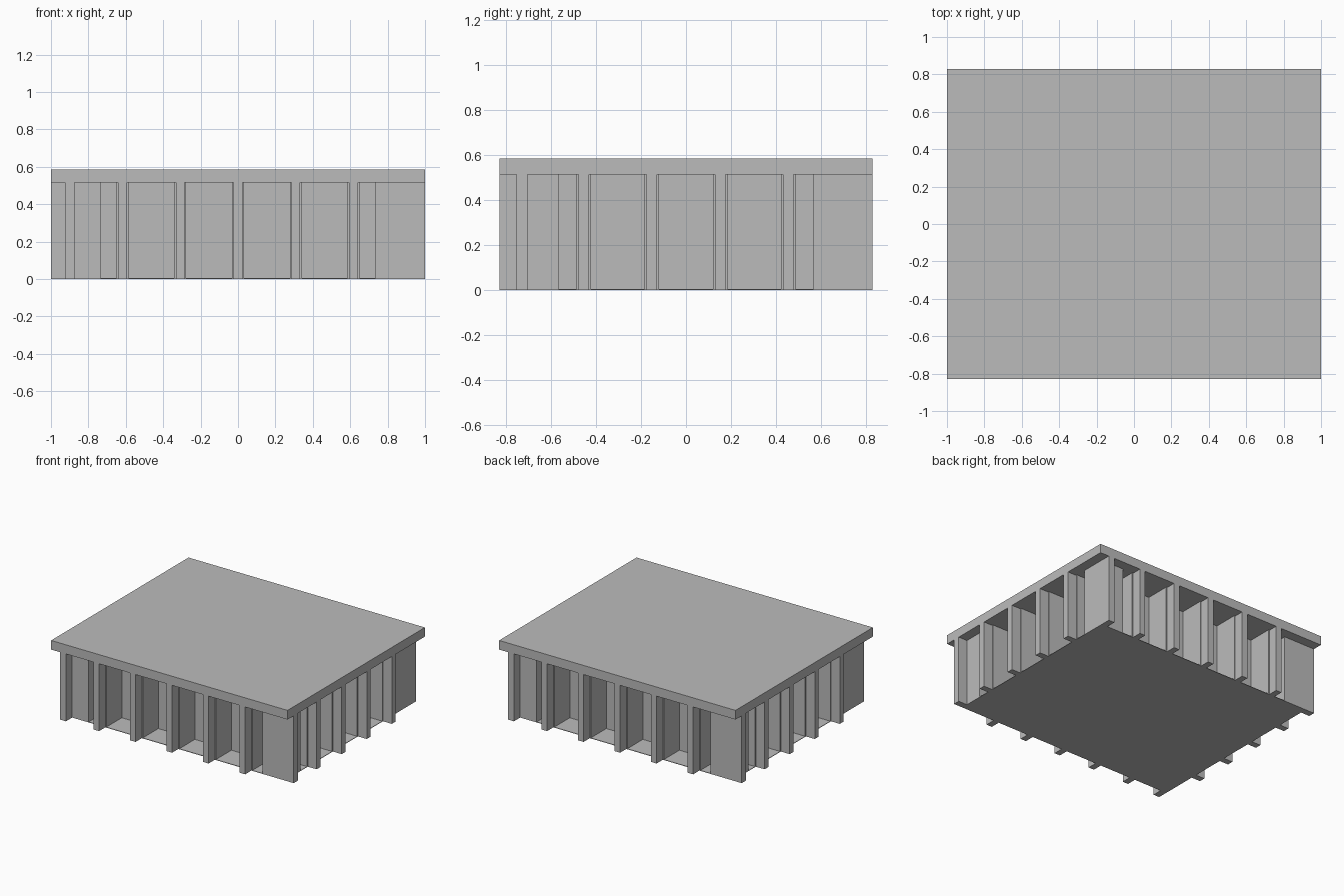
import bpy
import bmesh
from mathutils import Matrix, Vector

old = bpy.data.objects.get("Cube")
if old:
    bpy.data.objects.remove(old, do_unlink=True)

grey = bpy.data.materials.new("plain_grey")
grey.use_nodes = True
colour = (0.5, 0.5, 0.5, 1)
grey.diffuse_color = colour
grey.node_tree.nodes["Principled BSDF"].inputs["Base Color"].default_value = colour

# Half sizes of each layer, and the heights
SLAB = (1.0, 0.83)
FLOOR = (0.925, 0.755)
CORE = (0.735, 0.567)
UNDER, TOP = 0.515, 0.585
FLOOR_TOP = 0.004
THICK = 0.05        # corner fin thickness
NARROW, WIDE = 0.0235, 0.032  # half widths of the rib tip and rib root


def make_object(name, boxes):
    """Join boxes given as (low corner, high corner) into one object."""
    bm = bmesh.new()
    for low, high in boxes:
        low, high = Vector(low), Vector(high)
        place = Matrix.Translation((low + high) / 2) @ Matrix.Diagonal((*(high - low), 1))
        bmesh.ops.create_cube(bm, size=1, matrix=place)
    mesh = bpy.data.meshes.new(name)
    bm.to_mesh(mesh)
    bm.free()
    mesh.materials.append(grey)
    obj = bpy.data.objects.new(name, mesh)
    bpy.context.collection.objects.link(obj)
    return obj


def block(x0, x1, y0, y1, z0=0, z1=UNDER):
    return ((min(x0, x1), min(y0, y1), z0), (max(x0, x1), max(y0, y1), z1))


def centred(half, z0, z1):
    return block(-half[0], half[0], -half[1], half[1], z0, z1)


# Main layers
make_object("top_slab", [centred(SLAB, UNDER, TOP)])
make_object("floor_plate", [centred(FLOOR, 0, FLOOR_TOP)])
make_object("core", [centred(CORE, FLOOR_TOP, UNDER)])

# Corner blocks, each with one fin; the fins run round like a pinwheel
for y_name, sy in (("front", -1), ("back", 1)):
    for x_name, sx in (("right", -1), ("left", 1)):
        boxes = [block(sx * CORE[0], sx * FLOOR[0], sy * CORE[1], sy * FLOOR[1])]
        if sx == sy:
            boxes.append(block(sx * (FLOOR[0] - THICK), sx * FLOOR[0],
                               sy * FLOOR[1], sy * SLAB[1]))
        else:
            boxes.append(block(sx * FLOOR[0], sx * SLAB[0],
                               sy * (FLOOR[1] - THICK), sy * FLOOR[1]))
        make_object(f"{y_name}_{x_name}_corner", boxes)

# Front and back ribs: wide root and narrow tip
for name, s in (("front", -1), ("back", 1)):
    boxes = []
    for i in range(-2, 3):
        c = i * 0.309
        boxes.append(block(c - WIDE, c + WIDE, s * CORE[1], s * FLOOR[1]))
        boxes.append(block(c - NARROW, c + NARROW, s * FLOOR[1], s * SLAB[1]))
    make_object(f"{name}_ribs", boxes)

# Side ribs
for name, s in (("right", -1), ("left", 1)):
    boxes = []
    for i in range(4):
        c = (i - 1.5) * 0.303
        boxes.append(block(s * CORE[0], s * FLOOR[0], c - WIDE, c + WIDE))
        boxes.append(block(s * FLOOR[0], s * SLAB[0], c - NARROW, c + NARROW))
    make_object(f"{name}_ribs", boxes)
